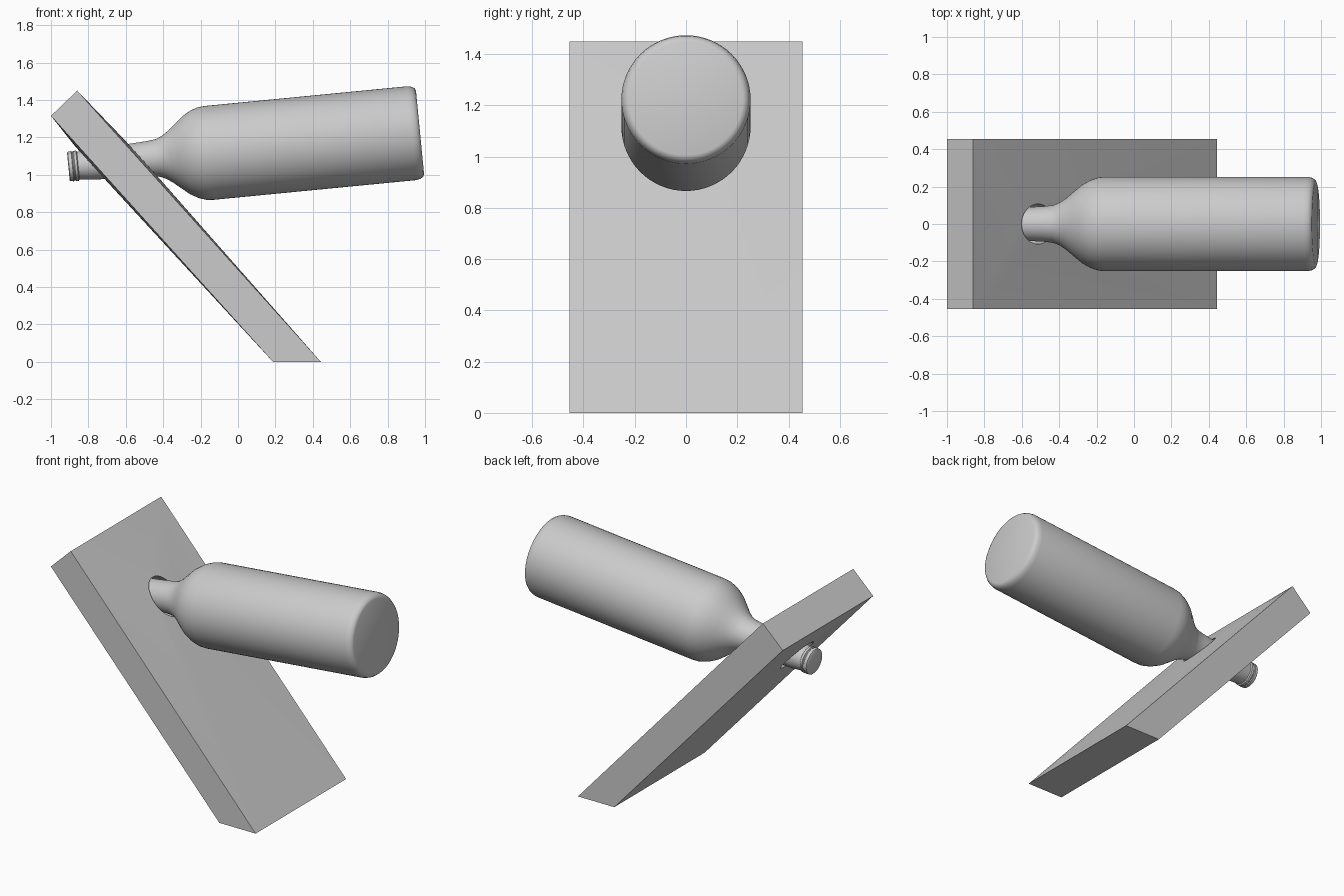
import bpy, bmesh, math
from mathutils import Vector, Matrix

if "Cube" in bpy.data.objects:
    bpy.data.objects.remove(bpy.data.objects["Cube"])

MOUTH = Vector((-0.907, 0, 1.044))
TILT = math.atan(0.0972)
AXIS = Vector((math.cos(TILT), 0, math.sin(TILT)))
UP = Vector((-math.sin(TILT), 0, math.cos(TILT)))
SIDE = Vector((0, 1, 0))
HALF_W = 0.455


def finish(bm, name):
    bmesh.ops.recalc_face_normals(bm, faces=bm.faces)
    me = bpy.data.meshes.new(name)
    bm.to_mesh(me)
    bm.free()
    ob = bpy.data.objects.new(name, me)
    bpy.context.collection.objects.link(ob)
    return ob


def shade_smooth(ob, degrees):
    bpy.ops.object.select_all(action='DESELECT')
    ob.select_set(True)
    bpy.context.view_layer.objects.active = ob
    bpy.ops.object.shade_smooth_by_angle(angle=math.radians(degrees))


def plank_side(bm, top, foot, bulge, n=48, radius=0.107):
    """One broad face: four corners fanned to a slightly raised hole rim."""
    a, b = Vector((top[0], 0, top[1])), Vector((foot[0], 0, foot[1]))
    normal = (b - a).cross(SIDE).normalized()
    if normal.x < 0:
        normal.negate()
    ring = []
    for i in range(n):
        t = 2 * math.pi * i / n
        p = MOUTH + radius * (math.cos(t) * UP + math.sin(t) * SIDE)
        p += AXIS * ((normal.dot(a) + bulge - normal.dot(p)) / normal.dot(AXIS))
        ring.append(bm.verts.new(p))
    corners = [bm.verts.new(c + SIDE * s * HALF_W)
               for c, s in ((a, 1), (b, 1), (b, -1), (a, -1))]
    q = n // 4
    for k in range(4):
        for j in range(q):
            i = k * q + j
            bm.faces.new((corners[k], ring[i], ring[(i + 1) % n]))
        bm.faces.new((corners[k], ring[(k + 1) * q % n], corners[(k + 1) % 4]))
    return corners, ring


# Leaning plank with a hole running along the bottle axis
bm = bmesh.new()
upper = plank_side(bm, (-0.86, 1.45), (0.443, 0), 0.013)
lower = plank_side(bm, (-1.0, 1.315), (0.187, 0), -0.013)
for loop_a, loop_b in zip(upper, lower):
    m = len(loop_a)
    for i in range(m):
        j = (i + 1) % m
        bm.faces.new((loop_a[i], loop_a[j], loop_b[j], loop_b[i]))
plank = finish(bm, "leaning_plank")
shade_smooth(plank, 0.5)

# Bottle: (distance from mouth, radius) profile spun around its axis
profile = [(0, 0), (0, 0.074), (0.004, 0.079), (0.022, 0.081), (0.026, 0.077),
           (0.031, 0.077), (0.035, 0.081), (0.048, 0.081), (0.053, 0.074),
           (0.075, 0.076), (0.12, 0.082), (0.2, 0.086), (0.34, 0.09),
           (0.43, 0.095), (0.48, 0.101), (0.515, 0.116), (0.55, 0.14),
           (0.59, 0.174), (0.635, 0.211), (0.68, 0.236), (0.72, 0.249),
           (0.755, 0.252), (1.845, 0.252), (1.868, 0.247), (1.884, 0.236),
           (1.889, 0.222), (1.889, 0)]
bm = bmesh.new()
verts = [bm.verts.new(MOUTH + AXIS * s + UP * r) for s, r in profile]
edges = [bm.edges.new(e) for e in zip(verts, verts[1:])]
bmesh.ops.spin(bm, geom=verts + edges, cent=MOUTH, axis=AXIS,
               angle=2 * math.pi, steps=64, use_merge=True)
bmesh.ops.remove_doubles(bm, verts=bm.verts, dist=1e-5)
bottle = finish(bm, "bottle")
shade_smooth(bottle, 40)
